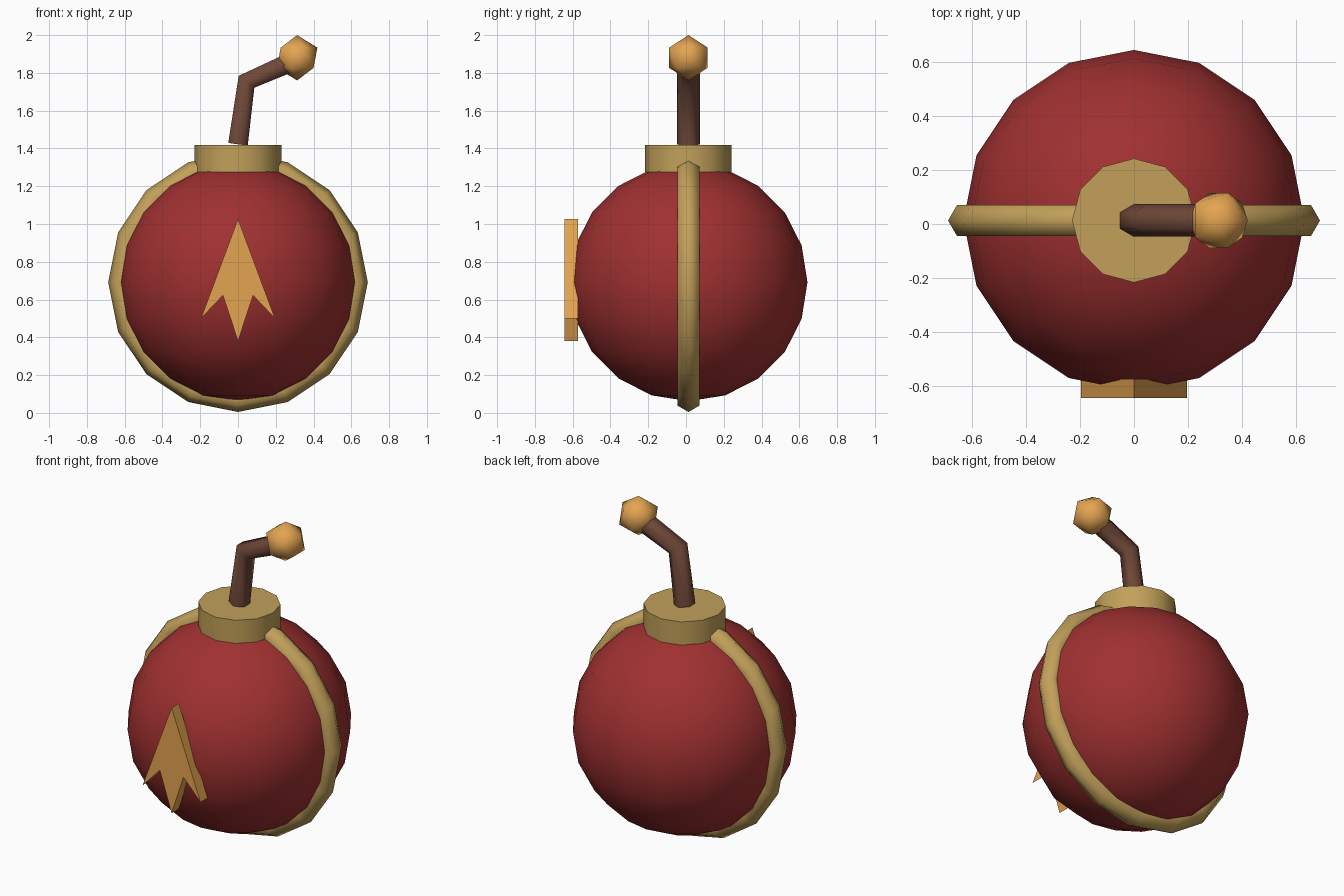
import bpy
import bmesh
from math import cos, sin, pi, radians
from mathutils import Vector

cube = bpy.data.objects.get("Cube")
if cube:
    bpy.data.objects.remove(cube, do_unlink=True)

CY, CZ = 0.013, 0.692   # centre of the round body


def material(name, rgb):
    mat = bpy.data.materials.new(name)
    mat.use_nodes = True
    mat.diffuse_color = (*rgb, 1)
    mat.node_tree.nodes["Principled BSDF"].inputs["Base Color"].default_value = (*rgb, 1)
    return mat


red = material("dark_red", (0.352, 0.03, 0.03))
gold = material("dull_gold", (0.539, 0.352, 0.102))
orange = material("orange", (0.775, 0.371, 0.084))
brown = material("brown", (0.162, 0.065, 0.04))


def finish(name, mat, smooth_angle=None):
    """Name and colour the active object, then smooth it up to an angle."""
    obj = bpy.context.object
    obj.name = obj.data.name = name
    obj.data.materials.append(mat)
    if smooth_angle:
        bpy.ops.object.shade_smooth_by_angle(angle=radians(smooth_angle))
    return obj


def add_bmesh(bm):
    """Turn a bmesh into the active, selected object."""
    bmesh.ops.recalc_face_normals(bm, faces=bm.faces)
    mesh = bpy.data.meshes.new("part")
    bm.to_mesh(mesh)
    bm.free()
    obj = bpy.data.objects.new("part", mesh)
    bpy.context.collection.objects.link(obj)
    bpy.ops.object.select_all(action='DESELECT')
    bpy.context.view_layer.objects.active = obj
    obj.select_set(True)


# Round body
bpy.ops.mesh.primitive_uv_sphere_add(segments=16, ring_count=10, radius=0.63,
                                     location=(0, CY, CZ))
finish("body", red, 60)

# Band around the body
bpy.ops.mesh.primitive_torus_add(major_segments=16, minor_segments=6,
                                 major_radius=0.621, minor_radius=0.066,
                                 location=(0, CY, CZ), rotation=(pi / 2, 0, 0))
finish("band", gold, 75)

# Cap on top
bpy.ops.mesh.primitive_cylinder_add(vertices=12, radius=0.229, depth=0.142,
                                    location=(0, CY, 1.347))
finish("cap", gold, 35)

# Bent fuse: hexagonal rings along a path
path = [Vector((0, CY, 1.422)), Vector((0.045, CY, 1.753)), Vector((0.3, CY, 1.865))]
bm = bmesh.new()
rings = []
for i, point in enumerate(path):
    before = (point - path[i - 1]).normalized() if i else Vector()
    after = (path[i + 1] - point).normalized() if i < len(path) - 1 else Vector()
    side = Vector((0, 1, 0))
    across = side.cross(before + after).normalized()
    rings.append([bm.verts.new(point + 0.06 * (side * cos(k * pi / 3) + across * sin(k * pi / 3)))
                  for k in range(6)])
for low, high in zip(rings, rings[1:]):
    for k in range(6):
        n = (k + 1) % 6
        bm.faces.new((low[k], low[n], high[n], high[k]))
bm.faces.new(rings[0])
bm.faces.new(rings[-1])
add_bmesh(bm)
finish("fuse", brown, 65)

# Glowing tip
bpy.ops.mesh.primitive_ico_sphere_add(subdivisions=1, radius=0.12,
                                      location=(0.313, CY, 1.88))
finish("fuse_tip", orange, 60)

# Arrow-shaped emblem on the front
right_half = [(0, 1.027), (0.196, 0.5), (0.08, 0.622), (0, 0.38)]
outline = right_half + [(-x, z) for x, z in reversed(right_half[1:-1])]
bm = bmesh.new()
face = bm.faces.new([bm.verts.new((x, -0.643, z)) for x, z in outline])
extruded = bmesh.ops.extrude_face_region(bm, geom=[face], use_keep_orig=True)
moved = [v for v in extruded["geom"] if isinstance(v, bmesh.types.BMVert)]
bmesh.ops.translate(bm, verts=moved, vec=(0, 0.07, 0))
add_bmesh(bm)
finish("front_emblem", orange)
